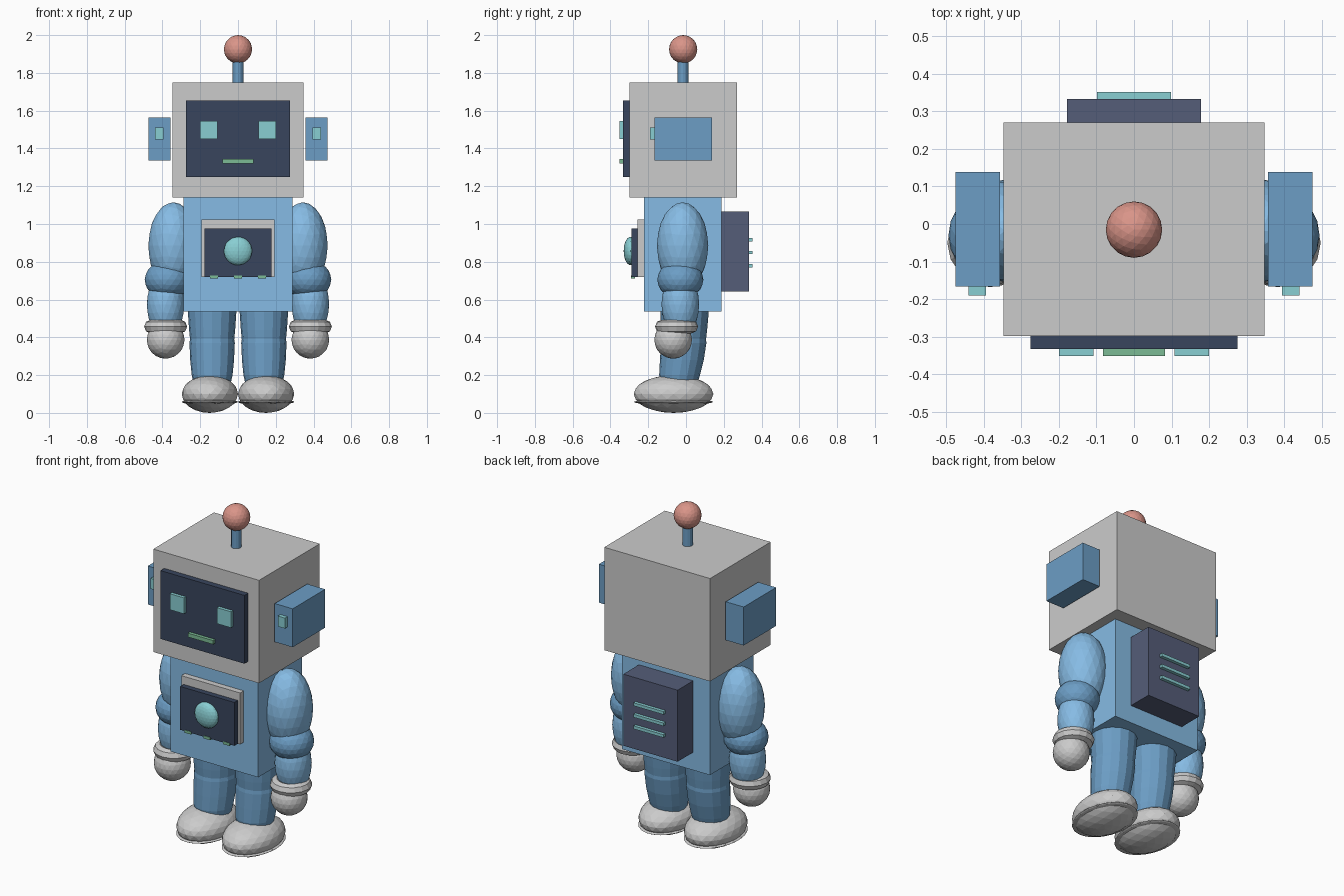
import bpy, bmesh, math
from mathutils import Matrix, Vector

if "Cube" in bpy.data.objects:
    bpy.data.objects.remove(bpy.data.objects["Cube"])


def material(name, rgb):
    m = bpy.data.materials.new(name)
    m.diffuse_color = (*rgb, 1)
    m.use_nodes = True
    m.node_tree.nodes["Principled BSDF"].inputs["Base Color"].default_value = m.diffuse_color
    return m


BLUE = material("blue", (0.24, 0.50, 0.78))
DEEP = material("deep_blue", (0.15, 0.34, 0.56))
NAVY = material("navy", (0.04, 0.06, 0.11))
PACK = material("pack_navy", (0.09, 0.11, 0.19))
TEAL = material("teal", (0.25, 0.62, 0.65))
GREEN = material("green", (0.20, 0.50, 0.30))
RED = material("red", (0.70, 0.30, 0.25))


def finish(name, bm, mat):
    bmesh.ops.recalc_face_normals(bm, faces=bm.faces)
    me = bpy.data.meshes.new(name)
    bm.to_mesh(me)
    bm.free()
    if mat:
        me.materials.append(mat)
    ob = bpy.data.objects.new(name, me)
    bpy.context.collection.objects.link(ob)
    return ob


def box(name, x, y, z, mat=None):
    """Box from (min, max) ranges on each axis."""
    bm = bmesh.new()
    c = Vector([(a + b) / 2 for a, b in (x, y, z)])
    s = Vector([abs(b - a) for a, b in (x, y, z)])
    bmesh.ops.create_cube(bm, size=1, matrix=Matrix.LocRotScale(c, None, s))
    return finish(name, bm, mat)


def ball(name, centre, radii, mat=None):
    """Faceted ellipsoid."""
    bm = bmesh.new()
    bmesh.ops.create_icosphere(bm, subdivisions=3, radius=1,
                               matrix=Matrix.LocRotScale(Vector(centre), None, Vector(radii)))
    return finish(name, bm, mat)


def loft(name, rings, mat=None, sides=16, closed=False):
    """Skin round rings given as (x, y, z, radius)."""
    bm = bmesh.new()
    loops = []
    for x, y, z, r in rings:
        loops.append([bm.verts.new((x + r * math.cos(2 * math.pi * i / sides),
                                    y + r * math.sin(2 * math.pi * i / sides), z))
                      for i in range(sides)])
    pairs = list(zip(loops, loops[1:]))
    if closed:
        pairs.append((loops[-1], loops[0]))
    else:
        bm.faces.new(loops[0])
        bm.faces.new(loops[-1])
    for a, b in pairs:
        for i in range(sides):
            j = (i + 1) % sides
            bm.faces.new((a[i], a[j], b[j], b[i]))
    return finish(name, bm, mat)


# Head, face screen and antenna
box("head", (-0.347, 0.347), (-0.298, 0.27), (1.14, 1.75))
box("face_screen", (-0.275, 0.275), (-0.333, -0.298), (1.25, 1.655), NAVY)
box("mouth", (-0.083, 0.083), (-0.352, -0.333), (1.32, 1.343), GREEN)
loft("antenna_rod", [(0, -0.016, 1.74, 0.028), (0, -0.016, 1.88, 0.028)], DEEP, 12)
ball("antenna_ball", (0, -0.015, 1.925), (0.075, 0.075, 0.075), RED)

# Torso and chest panel
box("torso", (-0.288, 0.288), (-0.222, 0.187), (0.537, 1.15), BLUE)
box("chest_plate", (-0.193, 0.193), (-0.256, -0.222), (0.72, 1.025))
box("chest_screen", (-0.178, 0.178), (-0.288, -0.256), (0.72, 0.977), NAVY)
ball("chest_light", (0, -0.294, 0.857), (0.075, 0.036, 0.075), TEAL)
for x in (-0.127, 0, 0.127):
    box("chest_indicator", (x - 0.021, x + 0.021), (-0.291, -0.27), (0.712, 0.728), GREEN)

# Backpack with vents
box("backpack", (-0.178, 0.178), (0.187, 0.333), (0.643, 1.067), PACK)
for z in (0.78, 0.849, 0.917):
    box("backpack_vent", (-0.098, 0.098), (0.333, 0.352), (z - 0.009, z + 0.009), TEAL)

# Mirrored parts
for side, s in (("right", 1), ("left", -1)):
    # Eyes and ears
    box(side + "_eye", (s * 0.108, s * 0.2), (-0.352, -0.333), (1.45, 1.545), TEAL)
    box(side + "_ear", (s * 0.357, s * 0.475), (-0.166, 0.138), (1.337, 1.565), DEEP)
    box(side + "_ear_light", (s * 0.394, s * 0.44), (-0.19, -0.166), (1.448, 1.51), TEAL)

    # Arm
    ball(side + "_upper_arm", (s * 0.343, -0.018, 0.885), (0.132, 0.136, 0.23), BLUE)
    ball(side + "_elbow", (s * 0.372, -0.03, 0.705), (0.122, 0.122, 0.103), DEEP)
    ball(side + "_forearm", (s * 0.383, -0.03, 0.575), (0.1, 0.1, 0.17), BLUE)
    loft(side + "_wrist_ring",
         [(s * 0.383, -0.05, 0.457 + 0.036 * math.sin(a), 0.078 + 0.036 * math.cos(a))
          for a in (2 * math.pi * k / 8 for k in range(8))], sides=16, closed=True)
    ball(side + "_hand", (s * 0.383, -0.068, 0.387), (0.1, 0.1, 0.1))

    # Leg
    x = s * 0.137
    loft(side + "_thigh", [(x, -0.005, 0.6, 0.13), (x, -0.008, 0.53, 0.128),
                           (x, -0.01, 0.44, 0.122), (x, -0.012, 0.34, 0.112)], DEEP)
    loft(side + "_shin", [(x, -0.01, 0.41, 0.114), (x, -0.012, 0.37, 0.12),
                          (x, -0.022, 0.28, 0.116), (x, -0.034, 0.2, 0.108),
                          (x, -0.04, 0.12, 0.09)], DEEP)

    # Foot
    ball(side + "_foot", (s * 0.149, -0.066, 0.1), (0.149, 0.211, 0.1))
    ball(side + "_sole", (s * 0.149, -0.066, 0.058), (0.15, 0.211, 0.016))
